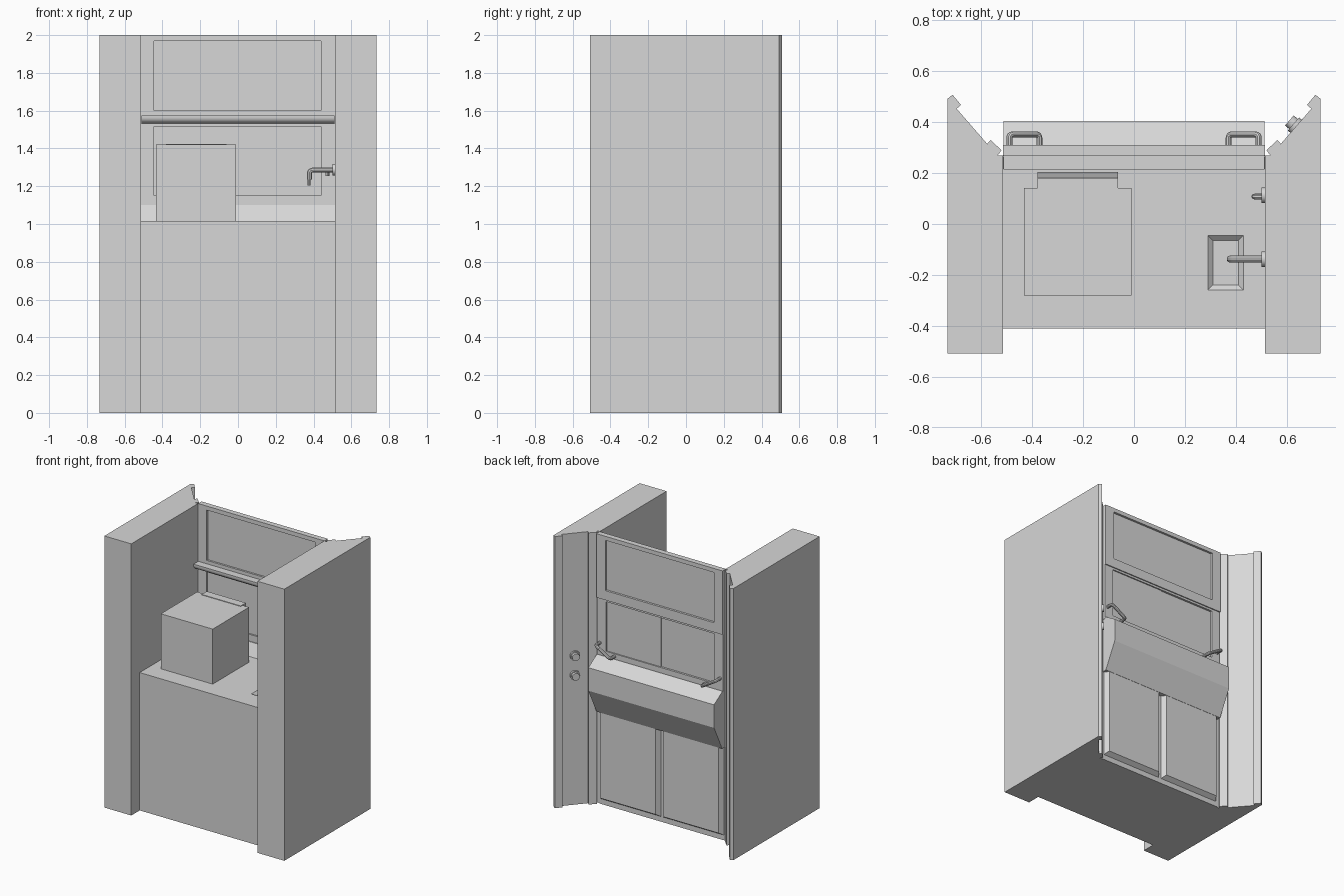
import bpy, bmesh, math
from mathutils import Vector

if "Cube" in bpy.data.objects:
    bpy.data.objects.remove(bpy.data.objects["Cube"])

grey = bpy.data.materials.new("light grey")
grey.diffuse_color = (0.68, 0.68, 0.68, 1)
grey.use_nodes = True
grey.node_tree.nodes["Principled BSDF"].inputs["Base Color"].default_value = grey.diffuse_color


def finish(name, bm):
    bmesh.ops.recalc_face_normals(bm, faces=bm.faces)
    me = bpy.data.meshes.new(name)
    bm.to_mesh(me)
    bm.free()
    ob = bpy.data.objects.new(name, me)
    bpy.context.collection.objects.link(ob)
    me.materials.append(grey)
    return ob


def smooth(ob):
    bpy.ops.object.select_all(action='DESELECT')
    bpy.context.view_layer.objects.active = ob
    ob.select_set(True)
    bpy.ops.object.shade_smooth_by_angle(angle=math.radians(35))


def prism(name, pts, a, b, axis):
    """Extrude a 2D profile from a to b: axis z takes (x, y), axis x takes (y, z)."""
    bm = bmesh.new()
    put = (lambda p, t: (p[0], p[1], t)) if axis == 'z' else (lambda p, t: (t, p[0], p[1]))
    lo = [bm.verts.new(put(p, a)) for p in pts]
    hi = [bm.verts.new(put(p, b)) for p in pts]
    bm.faces.new(lo)
    bm.faces.new(hi)
    n = len(pts)
    for i in range(n):
        bm.faces.new((lo[i], lo[(i + 1) % n], hi[(i + 1) % n], hi[i]))
    return finish(name, bm)


def box(name, x, y, z):
    return prism(name, [(x[0], y[0]), (x[1], y[0]), (x[1], y[1]), (x[0], y[1])], z[0], z[1], 'z')


def frame(name, x, xi, y, z, zi):
    """Rectangular frame as four bars around an opening xi, zi."""
    bm = bmesh.new()
    rings = []
    for yy in y:
        for (xa, xb), (za, zb) in ((x, z), (xi, zi)):
            rings.append([bm.verts.new((p, yy, q)) for p, q in
                          ((xa, za), (xb, za), (xb, zb), (xa, zb))])
    fo, fi, bo, bi = rings
    for r, s in ((fo, fi), (fi, bi), (bi, bo), (bo, fo)):
        for i in range(4):
            j = (i + 1) % 4
            bm.faces.new((r[i], r[j], s[j], s[i]))
    return finish(name, bm)


def frustum(name, base, top):
    """Join two parallel rectangles given as corner lists."""
    bm = bmesh.new()
    a = [bm.verts.new(p) for p in base]
    b = [bm.verts.new(p) for p in top]
    bm.faces.new(a)
    bm.faces.new(b)
    for i in range(4):
        bm.faces.new((a[i], a[(i + 1) % 4], b[(i + 1) % 4], b[i]))
    return finish(name, bm)


def disc(name, centre, direction, radius, depth):
    bm = bmesh.new()
    d = Vector(direction)
    m = d.to_track_quat('Z', 'Y').to_matrix().to_4x4()
    m.translation = Vector(centre)
    bmesh.ops.create_cone(bm, cap_ends=True, segments=24, radius1=radius,
                          radius2=radius, depth=depth, matrix=m)
    ob = finish(name, bm)
    smooth(ob)


def pipe(name, pts, r):
    cu = bpy.data.curves.new(name, 'CURVE')
    cu.dimensions = '3D'
    cu.bevel_depth, cu.bevel_resolution, cu.use_fill_caps = r, 3, True
    sp = cu.splines.new('POLY')
    # round each inner corner with a short arc
    path = [Vector(pts[0])]
    for p, q, s in zip(pts, pts[1:], pts[2:]):
        p, q, s = Vector(p), Vector(q), Vector(s)
        a, b = q + (p - q).normalized() * 1.3 * r, q + (s - q).normalized() * 1.3 * r
        for i in range(5):
            t = i / 4
            path.append(a * (1 - t) ** 2 + q * 2 * t * (1 - t) + b * t * t)
    path.append(Vector(pts[-1]))
    sp.points.add(len(path) - 1)
    for sp_pt, p in zip(sp.points, path):
        sp_pt.co = (*p, 1)
    ob = bpy.data.objects.new(name, cu)
    bpy.context.collection.objects.link(ob)
    cu.materials.append(grey)
    bpy.ops.object.select_all(action='DESELECT')
    bpy.context.view_layer.objects.active = ob
    ob.select_set(True)
    bpy.ops.object.convert(target='MESH')
    smooth(bpy.context.view_layer.objects.active)


# side pillars with angled, notched service faces
half = [(0.733, -0.508), (0.514, -0.508), (0.514, 0.27), (0.535, 0.27), (0.521, 0.29), (0.563, 0.33),
        (0.577, 0.315), (0.697, 0.453), (0.68, 0.468), (0.713, 0.508), (0.733, 0.492)]
for side, s in (("left", -1), ("right", 1)):
    prism(side + "_pillar", [(s * x, y) for x, y in half], 0, 2, 'z')

# base cabinet with a shallow sink cut into the worktop
cabinet = prism("base_cabinet", [(-0.41, 0), (0.275, 0), (0.275, 1.10), (0.262, 1.10), (0.218, 1.015),
                                 (-0.41, 1.015)], -0.514, 0.514, 'x')


def rect(x0, x1, y0, y1, z):
    return [(x0, y0, z), (x1, y0, z), (x1, y1, z), (x0, y1, z)]


cutter = frustum("sink_cutter", rect(0.31, 0.41, -0.24, -0.065, 0.997),
                 rect(0.288, 0.432, -0.262, -0.043, 1.017))
cut = cabinet.modifiers.new("sink", 'BOOLEAN')
cut.operation, cut.object, cut.solver = 'DIFFERENCE', cutter, 'EXACT'
bpy.context.view_layer.objects.active = cabinet
bpy.ops.object.modifier_apply(modifier="sink")
bpy.data.objects.remove(cutter)

# chamfered cupboard doors
for side, (x0, x1) in (("left", (-0.505, -0.008)), ("right", (0.008, 0.505))):
    def upright(y, d):
        return [(x0 + d, y, 0.035 + d), (x1 - d, y, 0.035 + d), (x1 - d, y, 0.715 - d), (x0 + d, y, 0.715 - d)]
    frustum(side + "_door", upright(0.27, 0), upright(0.308, 0.025))

# sloped control console
prism("console", [(0.27, 1.11), (0.31, 1.11), (0.405, 1.05), (0.405, 0.88), (0.31, 0.69), (0.27, 0.69)],
      -0.512, 0.512, 'x')

# fixed upper panel and sliding sash with panes
frame("upper_frame", (-0.514, 0.514), (-0.445, 0.44), (0.27, 0.31), (1.53, 2), (1.60, 1.97))
box("upper_pane", (-0.45, 0.45), (0.284, 0.294), (1.59, 1.98))
frame("sash_frame", (-0.514, 0.514), (-0.445, 0.44), (0.268, 0.302), (1.10, 1.54), (1.15, 1.515))
box("sash_pane", (-0.45, 0.45), (0.28, 0.287), (1.14, 1.52))
box("sliding_pane", (0, 0.45), (0.287, 0.293), (1.14, 1.52))

# ledge under the upper panel, rounded below
arc = [(0.25 - 0.035 * math.cos(t * math.pi / 12), 1.565 - 0.032 * math.sin(t * math.pi / 12)) for t in range(7)]
smooth(prism("upper_ledge", [(0.275, 1.575), (0.215, 1.575)] + arc + [(0.275, 1.533)], -0.512, 0.512, 'x'))

# slanted sash handles
for side, s in (("left", -1), ("right", 1)):
    pipe(side + "_handle", [(s * 0.49, 0.30, 1.20), (s * 0.49, 0.352, 1.20),
                            (s * 0.372, 0.352, 1.13), (s * 0.372, 0.30, 1.13)], 0.012)

# instrument box with tilted front panel
box("instrument_box", (-0.433, -0.01), (-0.28, 0.142), (1.01, 1.42))
prism("instrument_panel", [(0.12, 1.424), (0.18, 1.424), (0.205, 1.15), (0.205, 1.09), (0.12, 1.09)],
      -0.38, -0.062, 'x')

# wall taps
disc("tap_flange", (0.508, -0.138, 1.288), (1, 0, 0), 0.03, 0.014)
pipe("tap_spout", [(0.51, -0.138, 1.285), (0.378, -0.138, 1.285), (0.378, -0.138, 1.235)], 0.014)
pipe("tap_nozzle", [(0.376, -0.138, 1.24), (0.376, -0.138, 1.205)], 0.008)
disc("gas_flange", (0.508, 0.113, 1.288), (1, 0, 0), 0.03, 0.014)
pipe("gas_spout", [(0.51, 0.108, 1.285), (0.473, 0.108, 1.285), (0.473, 0.108, 1.255)], 0.011)

# service outlets on the right angled face
for i, z in enumerate((1.10, 0.955)):
    n = Vector((-0.755, 0.656, 0))
    c = Vector((0.637, 0.384, z))
    disc(f"outlet_ring_{i}", c + n * 0.006, n, 0.034, 0.016)
    disc(f"outlet_knob_{i}", c + n * 0.02, n, 0.026, 0.03)
